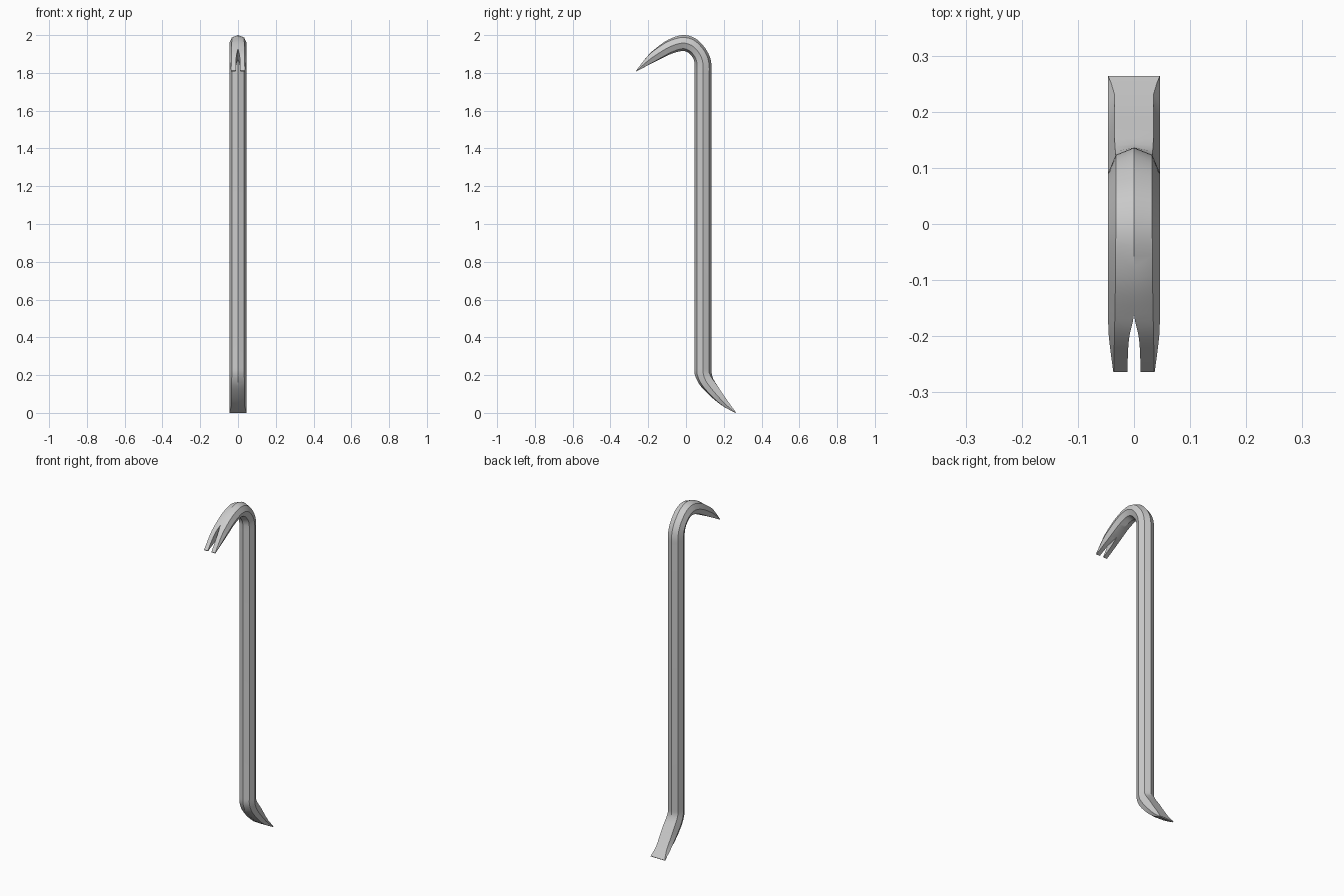
import bpy, bmesh

if "Cube" in bpy.data.objects:
    bpy.data.objects.remove(bpy.data.objects["Cube"])

# Stations: outer y,z | inner y,z | half width, shoulder x | outer, inner flatness | slot half width
OCT = (.046, .0325, .71, .71, 0)
HOOK = [
    (-.264, 1.812, -.262, 1.808, .037, .036, 1, 1, .012),
    (-.205, 1.888, -.192, 1.845, .045, .035, .95, .95, .009),
    (-.160, 1.930, -.138, 1.872, .046, .034, .87, .87, 0),
    (-.095, 1.975, -.077, 1.901, .046, .033, .78, .78, 0),
    (-.020, 2.000, -.020, 1.916) + OCT,
    (.045, 1.985, .012, 1.907) + OCT,
    (.093, 1.942, .034, 1.884) + OCT,
    (.123, 1.893, .044, 1.860) + OCT,
    (.135, 1.845, .046, 1.835) + OCT,
    (.136, 1.800, .046, 1.800) + OCT,
]
BLADE = [
    (.136, .240, .046, .240) + OCT,
    (.136, .212, .046, .205) + OCT,
    (.143, .182, .065, .160, .046, .034, .90, .73, 0),
    (.165, .146, .095, .122, .046, .035, 1, .77, 0),
    (.195, .100, .143, .076, .046, .035, 1, .85, 0),
    (.232, .047, .196, .035, .046, .035, 1, .93, 0),
    (.264, .004, .260, .000, .046, .046, 1, 1, 0),
]


def smooth(rows, n):
    """Catmull-Rom interpolation of every station value."""
    out = []
    for i in range(len(rows) - 1):
        p0, p3 = rows[max(i - 1, 0)], rows[min(i + 2, len(rows) - 1)]
        for k in range(n):
            t = k / n
            out.append([.5 * (2 * b + (c - a) * t + (2 * a - 5 * b + 4 * c - d) * t * t
                              + (3 * b - a - 3 * c + d) * t ** 3)
                        for a, b, c, d in zip(p0, rows[i], rows[i + 1], p3)])
    return out + [list(rows[-1])]


def half_section(r, side):
    """Half of the eight-sided section, from outer ridge to inner ridge."""
    oy, oz, iy, iz, w, d, fo, fi, c = r
    c = max(c, 0)
    my, mz = (oy + iy) / 2, (oz + iz) / 2
    pts = [(c, oy, oz),
           (d, my + (oy - my) * fo, mz + (oz - mz) * fo),
           (w, my, mz),
           (d, my + (iy - my) * fi, mz + (iz - mz) * fi),
           (c, iy, iz)]
    return [(side * x, y, z) for x, y, z in pts]


# Bar swept through hook, shaft and blade, both halves
stations = smooth(HOOK, 4) + smooth(BLADE, 2)
bm = bmesh.new()
for side in (1, -1):
    rings = [[bm.verts.new(p) for p in half_section(r, side)] for r in stations]
    for i, (a, b) in enumerate(zip(rings, rings[1:])):
        for k in range(4):
            bm.faces.new((a[k], a[k + 1], b[k + 1], b[k]))
        # Inner walls of the claw slot
        if max(stations[i][8], stations[i + 1][8]) > 1e-6:
            bm.faces.new((a[4], a[0], b[0], b[4]))
    bm.faces.new(rings[0])
    bm.faces.new(rings[-1])
bmesh.ops.remove_doubles(bm, verts=bm.verts, dist=1e-5)
bmesh.ops.recalc_face_normals(bm, faces=bm.faces)

mesh = bpy.data.meshes.new("pry_bar")
bm.to_mesh(mesh)
bm.free()
bar = bpy.data.objects.new("pry_bar", mesh)
bpy.context.collection.objects.link(bar)
bpy.context.view_layer.objects.active = bar
bar.select_set(True)
bpy.ops.object.shade_smooth_by_angle(angle=0.52)
